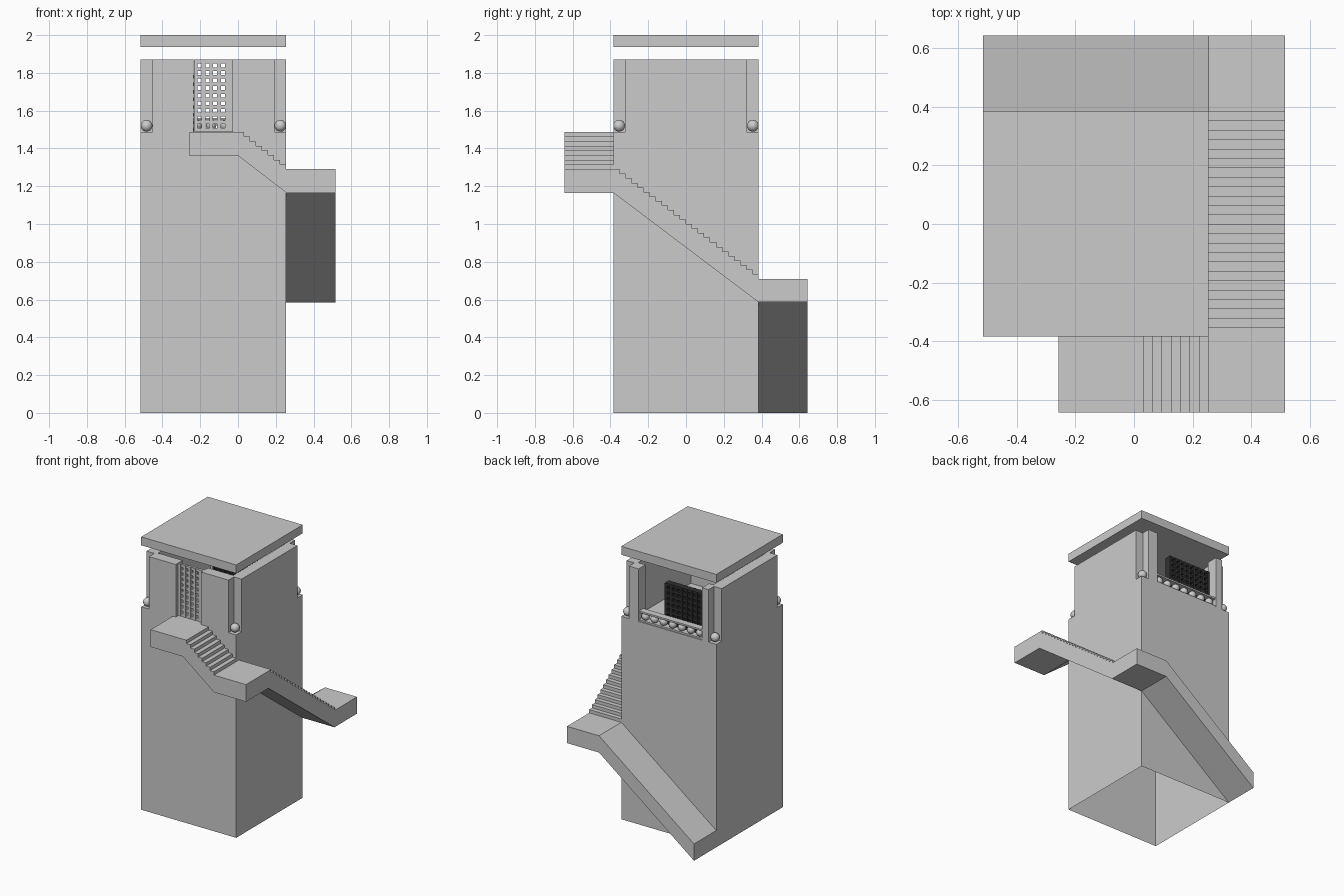
import bpy, bmesh
from mathutils import Vector

if "Cube" in bpy.data.objects:
    bpy.data.objects.remove(bpy.data.objects["Cube"])


def material(name, v):
    m = bpy.data.materials.new(name)
    m.diffuse_color = (v, v, v, 1)
    m.use_nodes = True
    m.node_tree.nodes["Principled BSDF"].inputs["Base Color"].default_value = m.diffuse_color
    return m


STONE = material("stone grey", 0.6)
DARK = material("dark iron", 0.03)


def finish(name, bm, mat=STONE):
    bmesh.ops.recalc_face_normals(bm, faces=bm.faces)
    me = bpy.data.meshes.new(name)
    bm.to_mesh(me)
    bm.free()
    me.materials.append(mat)
    ob = bpy.data.objects.new(name, me)
    bpy.context.collection.objects.link(ob)
    return ob


def add_box(bm, x0, x1, y0, y1, z0, z1):
    vs = bmesh.ops.create_cube(bm, size=1)["verts"]
    for v in vs:
        v.co = Vector(((x0 + x1) / 2 + v.co.x * (x1 - x0),
                       (y0 + y1) / 2 + v.co.y * (y1 - y0),
                       (z0 + z1) / 2 + v.co.z * (z1 - z0)))


def boxes(name, dims, mat=STONE):
    bm = bmesh.new()
    for d in dims:
        add_box(bm, *d)
    return finish(name, bm, mat)


def prism(name, profile, axis, lo, hi):
    """Extrude an (along, z) profile across x or y."""
    bm = bmesh.new()
    pt = (lambda a, z: (lo, a, z)) if axis == "x" else (lambda a, z: (a, lo, z))
    f = bm.faces.new([bm.verts.new(pt(a, z)) for a, z in profile])
    r = bmesh.ops.extrude_face_region(bm, geom=[f])
    d = Vector((hi - lo, 0, 0)) if axis == "x" else Vector((0, hi - lo, 0))
    bmesh.ops.translate(bm, vec=d, verts=[g for g in r["geom"] if isinstance(g, bmesh.types.BMVert)])
    return finish(name, bm)


def stair(start, z_top, end, z_end, n, thick=0.125):
    """Stepped top, straight sloping underside."""
    pts = [(start, z_top - thick)]
    run, drop = (end - start) / n, (z_top - z_end) / n
    for i in range(n):
        z = z_top - i * drop
        pts += [(start + i * run, z), (start + (i + 1) * run, z)]
    return pts + [(end, z_end), (end, z_end - thick)]


def spheres(name, centres, r):
    bm = bmesh.new()
    for c in centres:
        s = bmesh.ops.create_uvsphere(bm, u_segments=20, v_segments=12, radius=r)
        bmesh.ops.translate(bm, vec=c, verts=s["verts"])
    for f in bm.faces:
        f.smooth = True
    return finish(name, bm)


X0, X1, Y = -0.515, 0.255, 0.385      # tower footprint
FZ, WZ = 1.487, 1.872                 # chamber floor and wall top
N, T = 0.062, 0.08                    # corner notch and wall thickness
OX, OY = 0.515, 0.643                 # outer limits of the stairs

# tower shaft, open underneath
bm = bmesh.new()
add_box(bm, X0, X1, -Y, Y, 0, FZ)
bmesh.ops.delete(bm, geom=[f for f in bm.faces if f.calc_center_median().z < 0.01], context="FACES")
finish("tower_shaft", bm)

# floating roof slab
boxes("roof_slab", [(X0, X1, -Y, Y, 1.938, 2.0)])

# chamber walls: side walls, front wall halves beside the door, back posts
boxes("left_wall", [(X0, X0 + T, -Y + N, Y - N, FZ, WZ)])
boxes("right_wall", [(X1 - T, X1, -Y + N, Y - N, FZ, WZ)])
boxes("front_walls", [(X0 + N, -0.235, -Y, -Y + T, FZ, WZ), (-0.03, X1 - N, -Y, -Y + T, FZ, WZ)])
boxes("back_posts", [(X0 + N, -0.4, Y - T, Y, FZ, WZ), (0.115, X1 - N, Y - T, Y, FZ, WZ)])

# balls in the corner notches
spheres("corner_balls", [(x, y, 1.52) for x in (X0 + 0.031, X1 - 0.031)
                         for y in (-Y + 0.031, Y - 0.031)], 0.031)

# balustrade across the back opening: rails with balls between
boxes("back_rails", [(-0.4, 0.115, Y - 0.055, Y - 0.005, z, z + 0.012) for z in (FZ, 1.55)])
spheres("balustrade_balls", [(-0.4 + 0.515 * (i + 0.5) / 7, Y - 0.03, 1.524) for i in range(7)], 0.028)


def grid(name, xs, zs, y0, y1, w, mat):
    h = w / 2
    boxes(name, [(x - h, x + h, y0, y1, zs[0] - h, zs[-1] + h) for x in xs]
          + [(xs[0] - h, xs[-1] + h, y0 + 0.003, y1 - 0.003, z - h, z + h) for z in zs], mat)


# door lattice and the dark grille behind the back opening
S = 0.041
grid("door_lattice", [-0.224 + S * i for i in range(5)] + [-0.04],
     [FZ + 0.012 + 0.0401 * i for i in range(10)], -0.36, -0.34, 0.02, STONE)
grid("back_grille", [-0.388 + S * i for i in range(9)],
     [FZ + 0.012 + 0.0401 * i for i in range(8)], 0.27, 0.32, 0.018, DARK)

# top landing and front flight
boxes("top_landing", [(-0.258, 0, -OY, -Y, 1.36, 1.487)])
prism("front_flight", stair(0, 1.487, X1, 1.291, 8), "y", -OY, -Y)
# corner landing and right flight
boxes("front_corner_landing", [(X1, OX, -OY, -Y, 1.165, 1.291)])
prism("right_flight", stair(-Y, 1.291, Y, 0.71, 24), "x", X1, OX)
# rear landing and smooth ramp down to the ground
boxes("back_corner_landing", [(X1, OX, Y, OY, 0.587, 0.71)])
prism("back_ramp", [(X1, 0.587), (X1, 0.71), (X0, 0.123), (X0, 0)], "y", Y, OY)
